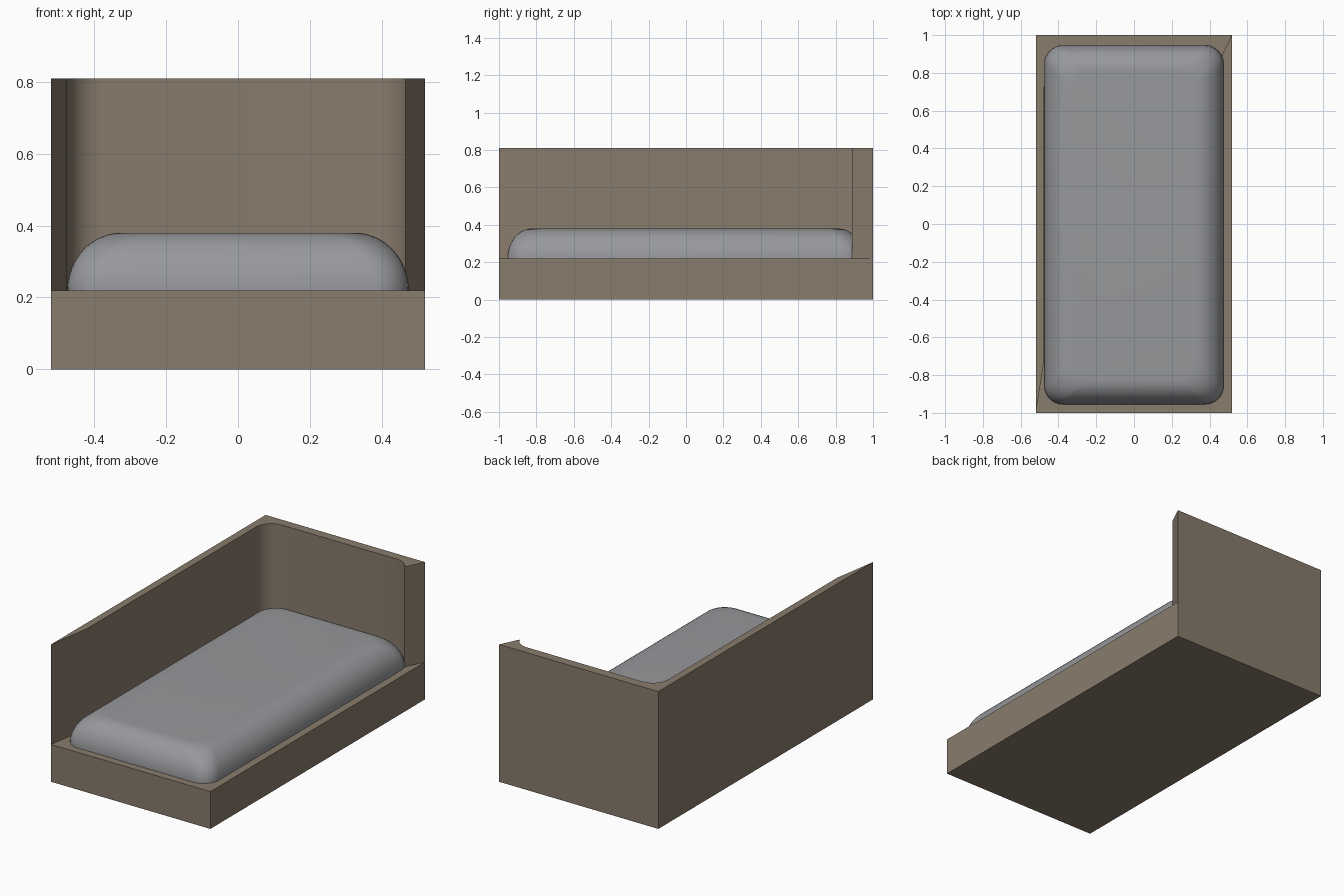
import bpy, bmesh, math

if "Cube" in bpy.data.objects:
    bpy.data.objects.remove(bpy.data.objects["Cube"])

def material(name, rgb):
    m = bpy.data.materials.new(name)
    m.diffuse_color = (*rgb, 1)
    m.use_nodes = True
    m.node_tree.nodes["Principled BSDF"].inputs["Base Color"].default_value = m.diffuse_color
    return m

def finish(name, bm, mat, angle):
    bmesh.ops.recalc_face_normals(bm, faces=bm.faces)
    me = bpy.data.meshes.new(name)
    bm.to_mesh(me)
    bm.free()
    ob = bpy.data.objects.new(name, me)
    bpy.context.collection.objects.link(ob)
    me.materials.append(mat)
    bpy.ops.object.select_all(action='DESELECT')
    ob.select_set(True)
    bpy.context.view_layer.objects.active = ob
    bpy.ops.object.shade_smooth_by_angle(angle=math.radians(angle))
    return ob

def arc(cx, cy, r, a0, a1, n=8):
    return [(cx + r * math.cos(math.radians(a0 + (a1 - a0) * i / n)),
             cy + r * math.sin(math.radians(a0 + (a1 - a0) * i / n))) for i in range(n + 1)]

X, Y = 0.52, 1.0            # outer half sizes
FLOOR, TOP = 0.22, 0.81     # platform and wall heights
MX, MY, MC, R = 0.475, 0.95, -0.005, 0.1   # mattress half sizes, centre y, corner radius

brown = material("brown_fabric", (0.25, 0.20, 0.15))
grey = material("grey_mattress", (0.31, 0.315, 0.33))

# Frame: platform with a wall along the left and back, inner side hugging the mattress
bm = bmesh.new()
cy = MC + MY - R
path = [(-X, -Y), (-0.477, -0.73)]
path += arc(-MX + R, cy, R, 180, 90) + arc(MX - R, cy, R, 90, 25)
path += [(X, Y)]
low = [bm.verts.new((x, y, FLOOR)) for x, y in path]
high = [bm.verts.new((x, y, TOP)) for x, y in path]
corner_low = bm.verts.new((X, -Y, FLOOR))
corner_high = bm.verts.new((-X, Y, TOP))
b = [bm.verts.new((x, y, 0)) for x, y in ((-X, -Y), (X, -Y), (X, Y), (-X, Y))]
for i in range(len(path) - 1):
    bm.faces.new((low[i], low[i + 1], high[i + 1], high[i]))
bm.faces.new(low + [corner_low])                                # platform top
bm.faces.new(high + [corner_high])                              # wall top
bm.faces.new(b)                                                 # underside
bm.faces.new((b[0], b[1], corner_low, low[0]))                  # front
bm.faces.new((b[1], b[2], low[-1], corner_low))                 # right
bm.faces.new((b[2], b[3], corner_high, high[-1], low[-1]))      # back
bm.faces.new((b[3], b[0], low[0], high[0], corner_high))        # left
finish("bed_frame", bm, brown, 30)

# Mattress: stacked rounded rectangles following a quarter-ellipse edge
bm = bmesh.new()
N = 12
levels = [(0.0, 0.0, FLOOR - 0.02)]
for i in range(N + 1):
    t = math.pi / 2 * i / N
    s = 1 - math.cos(t)
    levels.append((0.15 * s, 0.13 * s, FLOOR + 0.16 * math.sin(t)))
rings = []
for ix, iy, z in levels:
    hx, hy = MX - ix - R, MY - iy - R
    pts = []
    for k, (sx, sy) in enumerate(((1, 1), (-1, 1), (-1, -1), (1, -1))):
        pts += arc(sx * hx, MC + sy * hy, R, 90 * k, 90 * k + 90)
    rings.append([bm.verts.new((x, y, z)) for x, y in pts])
for lo, hi in zip(rings, rings[1:]):
    for j in range(len(lo)):
        k = (j + 1) % len(lo)
        bm.faces.new((lo[j], lo[k], hi[k], hi[j]))
bm.faces.new(rings[0])
bm.faces.new(rings[-1])
finish("mattress", bm, grey, 40)
